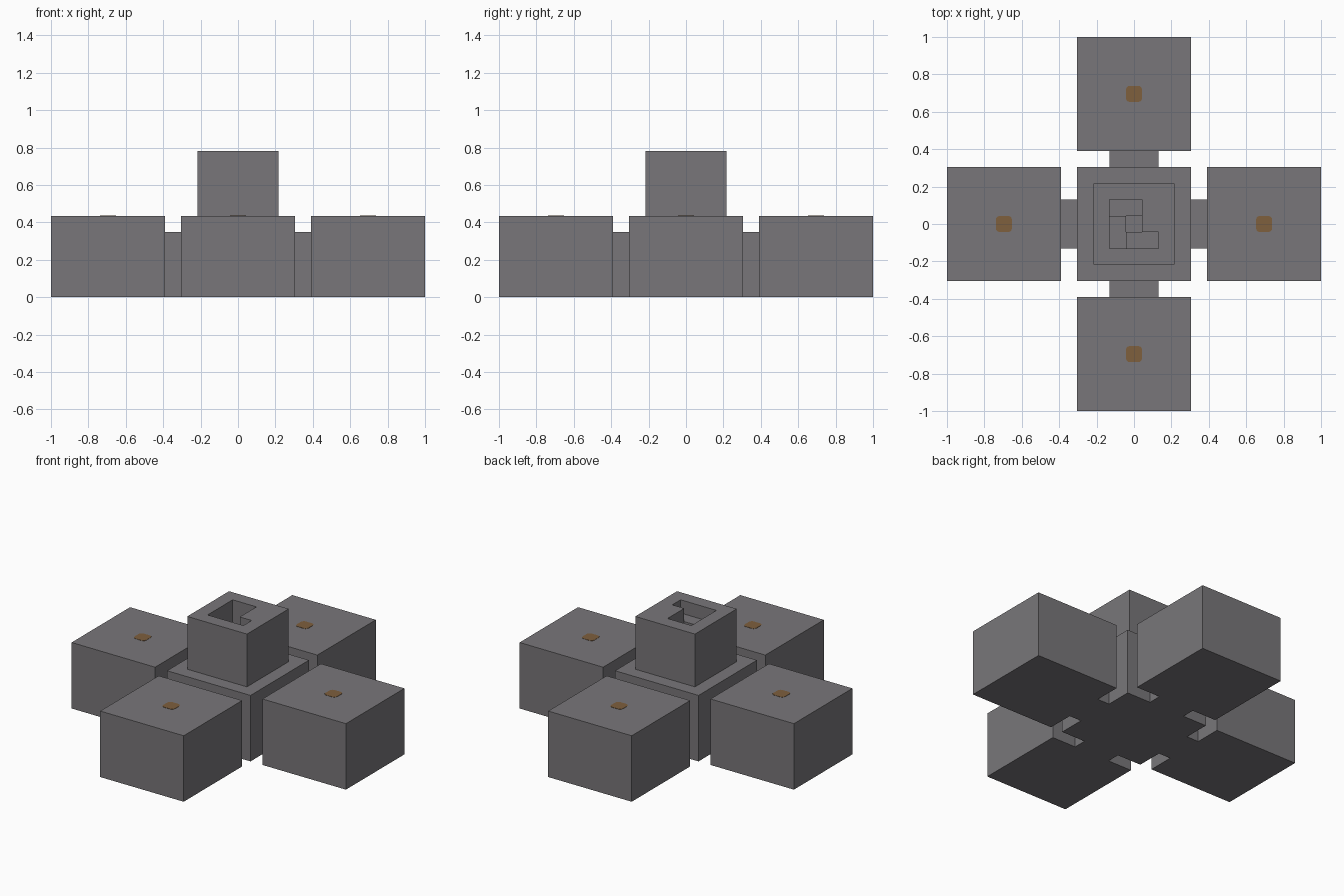
import bpy, bmesh
from mathutils import Vector

U = 2 / 23  # one grid cell; the whole model sits on a 23-cell grid

cube = bpy.data.objects.get("Cube")
if cube:
    bpy.data.objects.remove(cube)


def material(name, color):
    m = bpy.data.materials.new(name)
    m.diffuse_color = color
    m.use_nodes = True
    bsdf = next(n for n in m.node_tree.nodes if n.type == 'BSDF_PRINCIPLED')
    bsdf.inputs["Base Color"].default_value = color
    return m


stone = material("grey stone", (0.19, 0.183, 0.193, 1))
rust = material("rust brown", (0.21, 0.115, 0.048, 1))


def box(name, low, high, mat):
    """Box between two corners given in grid cells."""
    low, high = Vector(low), Vector(high)
    size, mid = high - low, (low + high) / 2
    bm = bmesh.new()
    bmesh.ops.create_cube(bm, size=1)
    for v in bm.verts:
        v.co = Vector([(c * s + m) * U for c, s, m in zip(v.co, size, mid)])
    mesh = bpy.data.meshes.new(name)
    bm.to_mesh(mesh)
    bm.free()
    mesh.materials.append(mat)
    ob = bpy.data.objects.new(name, mesh)
    bpy.context.collection.objects.link(ob)
    return ob


def apply(ob):
    bpy.context.view_layer.objects.active = ob
    for mod in list(ob.modifiers):
        bpy.ops.object.modifier_apply(modifier=mod.name)


# Central block
box("centre_block", (-3.5, -3.5, 0), (3.5, 3.5, 5), stone)

# Outer blocks, their connectors and the round-cornered top patches
sides = {"left": (1, 0), "right": (-1, 0), "back": (0, 1), "front": (0, -1)}
for side, (dx, dy) in sides.items():
    x, y = dx * 8, dy * 8
    box(side + "_block", (x - 3.5, y - 3.5, 0), (x + 3.5, y + 3.5, 5), stone)

    x, y = dx * 4, dy * 4
    hx, hy = (0.5, 1.5) if dx else (1.5, 0.5)
    box(side + "_connector", (x - hx, y - hy, 0), (x + hx, y + hy, 4), stone)

    x, y = dx * 8, dy * 8
    patch = box(side + "_patch", (x - .5, y - .5, 4.99), (x + .5, y + .5, 5.02), rust)
    bm = bmesh.new()
    bm.from_mesh(patch.data)
    upright = [e for e in bm.edges if abs(e.verts[0].co.z - e.verts[1].co.z) > 0.001]
    bmesh.ops.bevel(bm, geom=upright, offset=0.25 * U, segments=3,
                    profile=0.5, affect='EDGES')
    bm.to_mesh(patch.data)
    bm.free()

# Tower with a spiral stair sunk into it, each step one cell deeper
tower = box("stair_tower", (-2.5, -2.5, 5), (2.5, 2.5, 9), stone)
steps = [((-0.5, -1.5, 8), (1.5, -0.5, 10)),
         ((-1.5, -1.5, 7), (-0.5, 0.5, 10)),
         ((-1.5, 0.5, 6), (0.5, 1.5, 10)),
         ((-0.5, -0.5, 5.02), (0.5, 0.5, 10))]
for low, high in steps:
    cutter = box("step_cutter", low, high, stone)
    cutter.hide_render = True
    mod = tower.modifiers.new("step", 'BOOLEAN')
    mod.operation, mod.solver, mod.object = 'DIFFERENCE', 'EXACT', cutter
    apply(tower)
    bpy.data.objects.remove(cutter)
